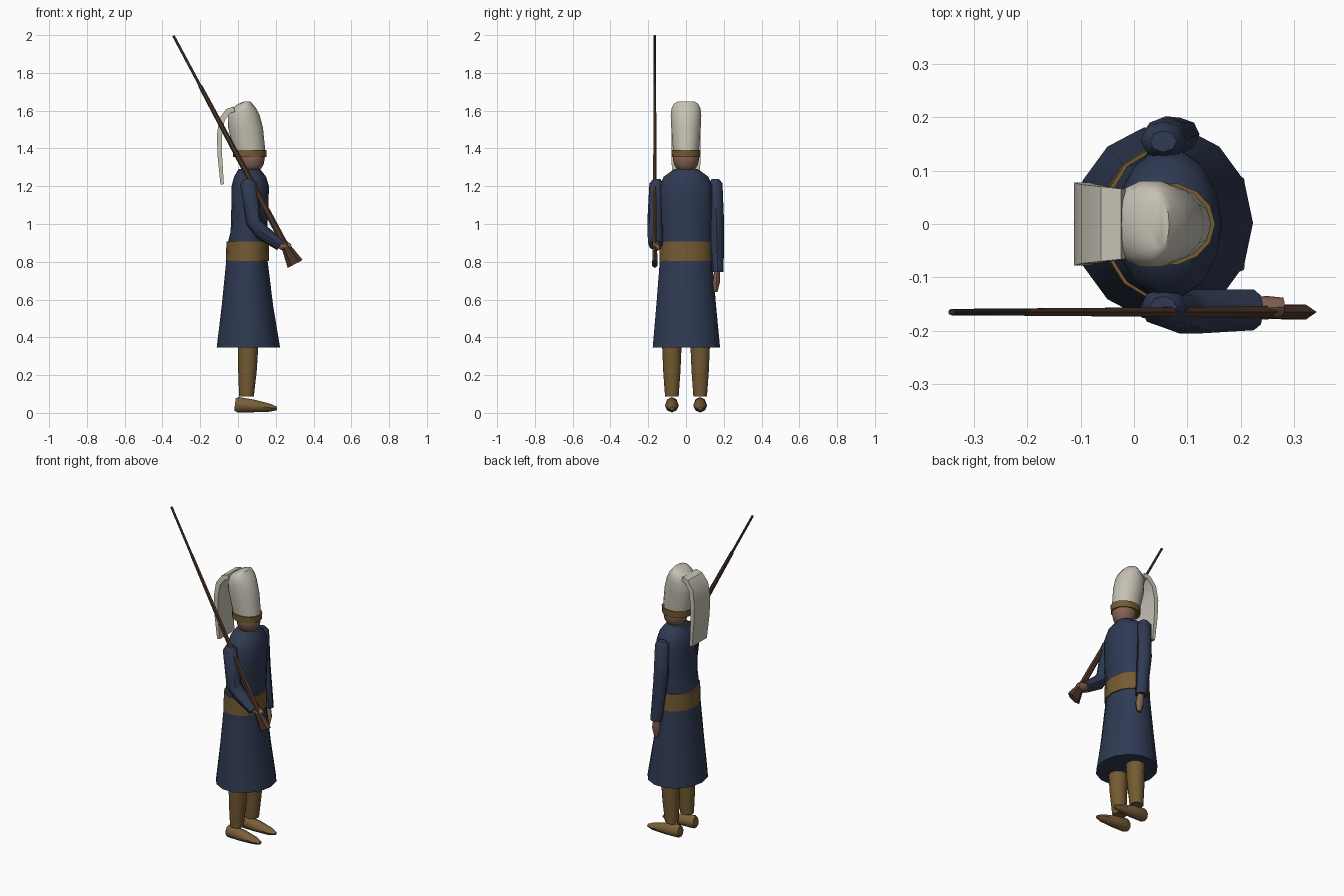
import bpy, bmesh, math
from mathutils import Vector


def material(name, r, g, b):
    m = bpy.data.materials.new(name)
    m.diffuse_color = (r, g, b, 1)
    return m


NAVY = material("navy cloth", 0.028, 0.042, 0.085)
OCHRE = material("ochre cloth", 0.175, 0.105, 0.032)
TAN = material("tan leather", 0.19, 0.115, 0.042)
CREAM = material("cream felt", 0.56, 0.53, 0.45)
SKIN = material("skin", 0.23, 0.125, 0.085)
WOOD = material("dark wood", 0.075, 0.038, 0.022)
IRON = material("iron", 0.028, 0.027, 0.026)


def loft(name, rings, n, mat, level=True, smooth=45):
    """Loft rings (x, y, z, half size in xz plane, half size in y).
    level keeps rings horizontal, otherwise they follow the path. n=4 gives boxes."""
    bm = bmesh.new()
    pts = [Vector(r[:3]) for r in rings]
    start, k = (math.pi / 4, math.sqrt(2)) if n == 4 else (0, 1)
    loops = []
    for i, r in enumerate(rings):
        side = Vector((1, 0, 0))
        if not level:
            t = (pts[min(i + 1, len(pts) - 1)] - pts[max(i - 1, 0)]).normalized()
            side = Vector((0, 1, 0)).cross(t).normalized()
        loop = []
        for j in range(n):
            a = start + 2 * math.pi * j / n
            loop.append(bm.verts.new(pts[i] + side * (r[3] * k * math.cos(a))
                                     + Vector((0, r[4] * k * math.sin(a), 0))))
        loops.append(loop)
    for lo, hi in zip(loops, loops[1:]):
        for j in range(n):
            bm.faces.new((lo[j], lo[(j + 1) % n], hi[(j + 1) % n], hi[j]))
    bm.faces.new(loops[0][::-1])
    bm.faces.new(loops[-1])
    bmesh.ops.recalc_face_normals(bm, faces=bm.faces)
    me = bpy.data.meshes.new(name)
    bm.to_mesh(me)
    bm.free()
    me.materials.append(mat)
    ob = bpy.data.objects.new(name, me)
    bpy.context.collection.objects.link(ob)
    if smooth:
        bpy.ops.object.select_all(action='DESELECT')
        bpy.context.view_layer.objects.active = ob
        ob.select_set(True)
        bpy.ops.object.shade_smooth_by_angle(angle=math.radians(smooth))
    return ob


# coat: skirt, sash and upper body
loft("coat_skirt", [(0.055, 0.002, 0.345, 0.168, 0.183), (0.05, 0.001, 0.56, 0.137, 0.163),
                    (0.047, 0, 0.82, 0.108, 0.141)], 14, NAVY)
loft("sash", [(0.05, 0, 0.803, 0.115, 0.144), (0.051, 0, 0.908, 0.112, 0.142)], 14, OCHRE)
loft("coat_body", [(0.05, 0, 0.89, 0.107, 0.136), (0.058, 0, 0.96, 0.097, 0.143),
                   (0.063, 0, 1.10, 0.098, 0.144), (0.065, 0, 1.20, 0.099, 0.141),
                   (0.064, 0, 1.25, 0.085, 0.122), (0.06, 0, 1.29, 0.058, 0.065)], 14, NAVY)

# legs and shoes
for s, side in ((-1, "right"), (1, "left")):
    y = s * 0.075
    loft(side + "_leg", [(0.045, y, 0.088, 0.039, 0.038), (0.05, y, 0.22, 0.049, 0.048),
                         (0.055, y, 0.42, 0.057, 0.057)], 10, OCHRE)
    loft(side + "_shoe", [(-0.016, y, 0.045, 0.032, 0.027), (0.0, y, 0.043, 0.041, 0.035),
                          (0.08, y, 0.037, 0.034, 0.036), (0.17, y, 0.027, 0.021, 0.026),
                          (0.206, y, 0.023, 0.009, 0.011)], 8, TAN, False)

# hanging left arm
loft("left_sleeve", [(0.055, 0.155, 1.238, 0.025, 0.02), (0.055, 0.157, 1.215, 0.043, 0.036),
                     (0.06, 0.161, 1.0, 0.043, 0.041), (0.087, 0.168, 0.745, 0.036, 0.031)], 8, NAVY)
loft("left_hand", [(0.088, 0.165, 0.755, 0.02, 0.014), (0.092, 0.16, 0.69, 0.028, 0.019),
                   (0.095, 0.157, 0.64, 0.014, 0.01)], 8, SKIN)

# bent right arm
loft("right_sleeve", [(0.055, -0.155, 1.238, 0.025, 0.02), (0.055, -0.157, 1.213, 0.044, 0.037),
                      (0.085, -0.164, 1.01, 0.042, 0.041), (0.125, -0.164, 0.958, 0.041, 0.041),
                      (0.225, -0.161, 0.888, 0.032, 0.038)], 8, NAVY, False)
loft("right_hand", [(0.215, -0.157, 0.893, 0.02, 0.02), (0.25, -0.157, 0.882, 0.027, 0.022),
                    (0.28, -0.155, 0.878, 0.016, 0.017)], 8, SKIN, False)

# neck and head
loft("neck", [(0.06, 0, 1.26, 0.045, 0.045), (0.065, 0, 1.33, 0.045, 0.045)], 10, SKIN)
head = [(0.072, 0, 1.35 - 0.085 * math.cos(a), 0.07 * math.sin(a), 0.07 * math.sin(a))
        for a in (math.radians(d) for d in (15, 40, 65, 90, 120, 150))]
loft("head", head, 12, SKIN)

# tall cap with band and folded flap
loft("cap_band", [(0.062, 0, 1.355, 0.088, 0.077), (0.062, 0, 1.393, 0.09, 0.078)], 14, OCHRE)
loft("cap", [(0.061, 0, 1.385, 0.084, 0.07), (0.04, 0, 1.51, 0.092, 0.08),
             (0.031, 0, 1.575, 0.084, 0.083), (0.032, 0, 1.61, 0.066, 0.079),
             (0.04, 0, 1.637, 0.036, 0.066), (0.048, 0, 1.648, 0.018, 0.045)], 14, CREAM)
loft("cap_flap", [(-0.02, 0, 1.608, 0.014, 0.066), (-0.052, 0, 1.598, 0.015, 0.07),
                  (-0.085, 0, 1.553, 0.015, 0.074), (-0.098, 0, 1.47, 0.014, 0.078),
                  (-0.096, 0, 1.36, 0.012, 0.077), (-0.084, 0, 1.21, 0.009, 0.072)],
     4, CREAM, False, 30)


# long gun resting on the right shoulder; positions measured along its axis
def gun_ring(d, a, b):
    f = d / 1.38
    return (-0.342 + 0.647 * f, -0.165, 1.997 - 1.213 * f, a, b)


loft("gun_barrel", [gun_ring(0, 0.007, 0.006), gun_ring(0.5, 0.008, 0.007)], 8, IRON, False)
loft("gun_stock", [gun_ring(0.3, 0.011, 0.008), gun_ring(0.8, 0.015, 0.01),
                   gun_ring(1.1, 0.018, 0.012), gun_ring(1.24, 0.018, 0.013),
                   gun_ring(1.375, 0.045, 0.016)], 6, WOOD, False, 30)
